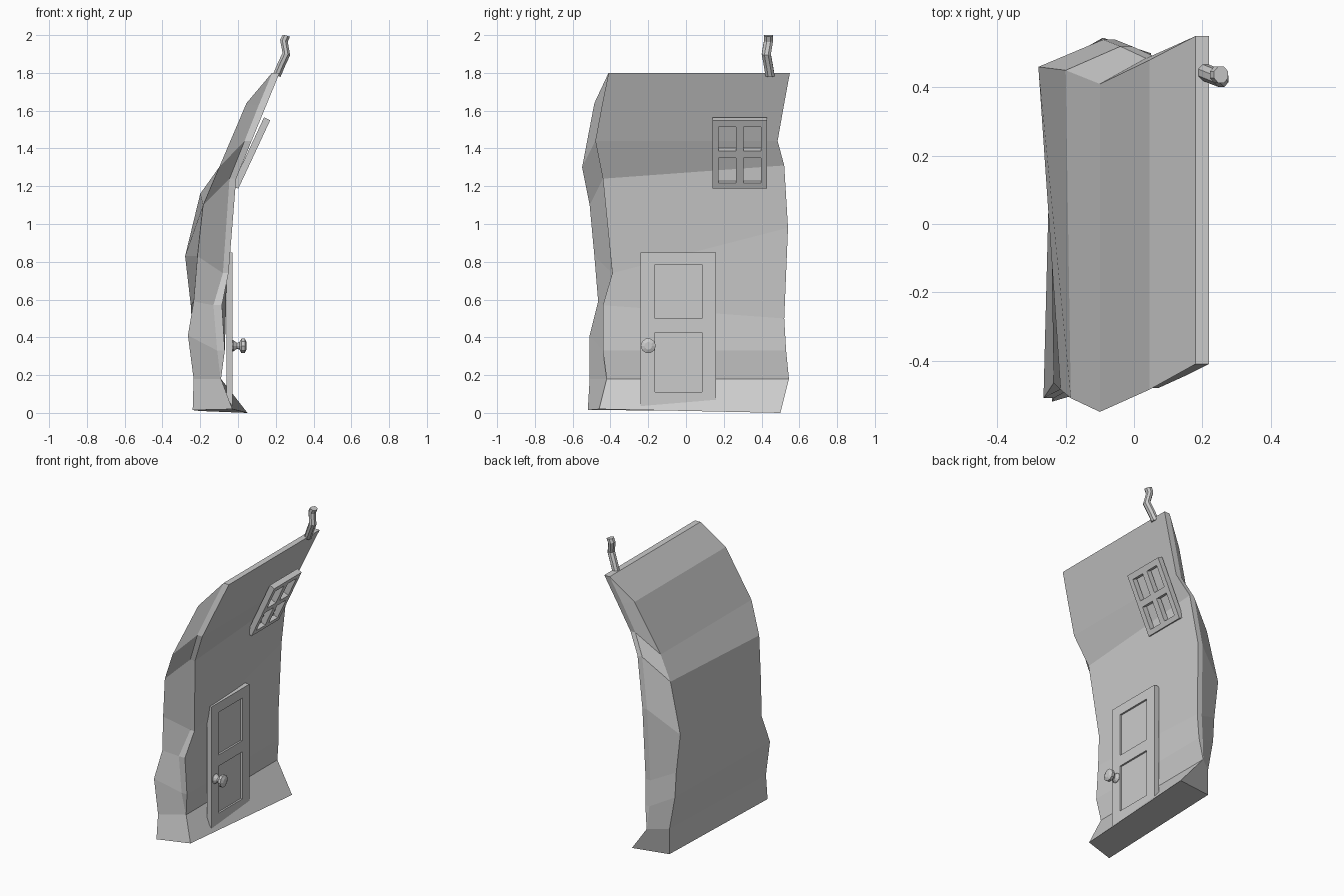
import bpy, bmesh, math
from mathutils import Matrix

if "Cube" in bpy.data.objects:
    bpy.data.objects.remove(bpy.data.objects["Cube"])


def finish(bm, name):
    bmesh.ops.recalc_face_normals(bm, faces=bm.faces)
    me = bpy.data.meshes.new(name)
    bm.to_mesh(me)
    bm.free()
    ob = bpy.data.objects.new(name, me)
    bpy.context.collection.objects.link(ob)
    return ob


def loft(name, rings):
    """Skin a list of point rings and cap both ends."""
    bm = bmesh.new()
    vs = [[bm.verts.new(p) for p in r] for r in rings]
    n = len(rings[0])
    for a, b in zip(vs, vs[1:]):
        for i in range(n):
            j = (i + 1) % n
            bm.faces.new((a[i], a[j], b[j], b[i]))
    bm.faces.new(vs[0])
    bm.faces.new(vs[-1])
    bmesh.ops.remove_doubles(bm, verts=bm.verts, dist=.0005)
    return finish(bm, name)


def lattice(name, ys, zs, thick, mat):
    """Flat frame facing +x with openings in the odd cells, given thickness."""
    bm = bmesh.new()

    def solid(i, j):
        return (0 <= i < len(ys) - 1 and 0 <= j < len(zs) - 1
                and not (i % 2 and j % 2))

    vf = {(i, j): bm.verts.new((0, y, z)) for i, y in enumerate(ys) for j, z in enumerate(zs)}
    vb = {(i, j): bm.verts.new((-thick, y, z)) for i, y in enumerate(ys) for j, z in enumerate(zs)}
    for i in range(len(ys) - 1):
        for j in range(len(zs) - 1):
            if not solid(i, j):
                continue
            c = [(i, j), (i + 1, j), (i + 1, j + 1), (i, j + 1)]
            bm.faces.new([vf[k] for k in c])
            bm.faces.new([vb[k] for k in reversed(c)])
            for k, (di, dj) in enumerate(((0, -1), (1, 0), (0, 1), (-1, 0))):
                if not solid(i + di, j + dj):
                    a, b = c[k], c[(k + 1) % 4]
                    bm.faces.new((vf[b], vf[a], vb[a], vb[b]))
    bm.transform(mat)
    return finish(bm, name)


# crooked leaning wall: per ring the rim depth at each end, then
# door-side left/right corners and rear right/left corners
wall = [
    (.00, .00, (-.03, -.46, .02), (.05, .50, .00), (-.20, .46, .01), (-.24, -.52, .015)),
    (.00, .00, (-.09, -.42, .18), (-.09, .545, .18), (-.20, .46, .18), (-.235, -.51, .18)),
    (.04, .03, (-.07, -.44, .33), (-.07, .53, .33), (-.24, .46, .40), (-.265, -.51, .41)),
    (.045, .035, (-.085, -.44, .57), (-.065, .52, .50), (-.25, .46, .57), (-.235, -.465, .59)),
    (.03, .035, (-.05, -.39, .74), (-.055, .54, .98), (-.28, .46, .83), (-.215, -.485, .83)),
    (.035, .035, (-.01, -.44, 1.24), (-.005, .52, 1.31), (-.20, .45, 1.16), (-.185, -.51, 1.10)),
    (.037, .037, (.072, -.48, 1.44), (.072, .485, 1.44), (-.10, .41, 1.30), (-.10, -.55, 1.30)),
    (.04, .04, (.149, -.445, 1.627), (.149, .518, 1.627), (.045, .48, 1.64), (.045, -.485, 1.64)),
    (.04, .04, (.22, -.41, 1.80), (.22, .55, 1.80), (.18, .55, 1.80), (.18, -.41, 1.80)),
]
rings = []
for dl, dr, fl, fr, br, bl in wall:
    # the foot of the wall has no rim, so keep a sliver there
    ml = (fl[0] - max(dl, .002), fl[1], fl[2])
    mr = (fr[0] - max(dr, .002), fr[1], fr[2])
    rings.append([fl, fr, mr, br, bl, ml])
top = rings.pop()
bm_top = [top[0], top[1], (.181, .55, 1.8), top[3], top[4], (.181, -.41, 1.8)]
loft("wall", rings + [bm_top])

# door frame with two recessed panels, and its backing board
lattice("door_frame", [-.24, -.165, .085, .16], [.03, .11, .425, .50, .785, .85],
        .012, Matrix.Translation((-.028, 0, 0)))
lattice("door_board", [-.24, .16], [.03, .85], .022, Matrix.Translation((-.04, 0, 0)))

# open four-pane window, tilted with the wall
tilt = Matrix.Translation((.086, .285, 1.368)) @ Matrix.Rotation(math.radians(25), 4, 'Y')
lattice("window_frame", [-.145, -.112, -.02, .02, .112, .145],
        [-.2, -.168, -.02, .02, .162, .2], .036, tilt)

# turned door knob
N = 10
loft("door_knob", [[(x, -.2 + r * math.cos(2 * math.pi * k / N), .355 + r * math.sin(2 * math.pi * k / N))
                    for k in range(N)]
                   for x, r in ((-.035, .032), (-.025, .032), (-.005, .016), (.008, .022),
                                (.018, .04), (.036, .04), (.045, .02))])

# bent stovepipe
path = [(.205, .445, 1.785), (.228, .436, 1.84), (.256, .425, 1.90), (.243, .437, 1.97), (.255, .437, 1.998)]
loft("stovepipe", [[(x + .022 * math.cos(math.pi * (k + .5) / 4), y + .026 * math.sin(math.pi * (k + .5) / 4),
                     min(2, z - .0066 * math.cos(math.pi * (k + .5) / 4))) for k in range(8)]
                   for x, y, z in path])
